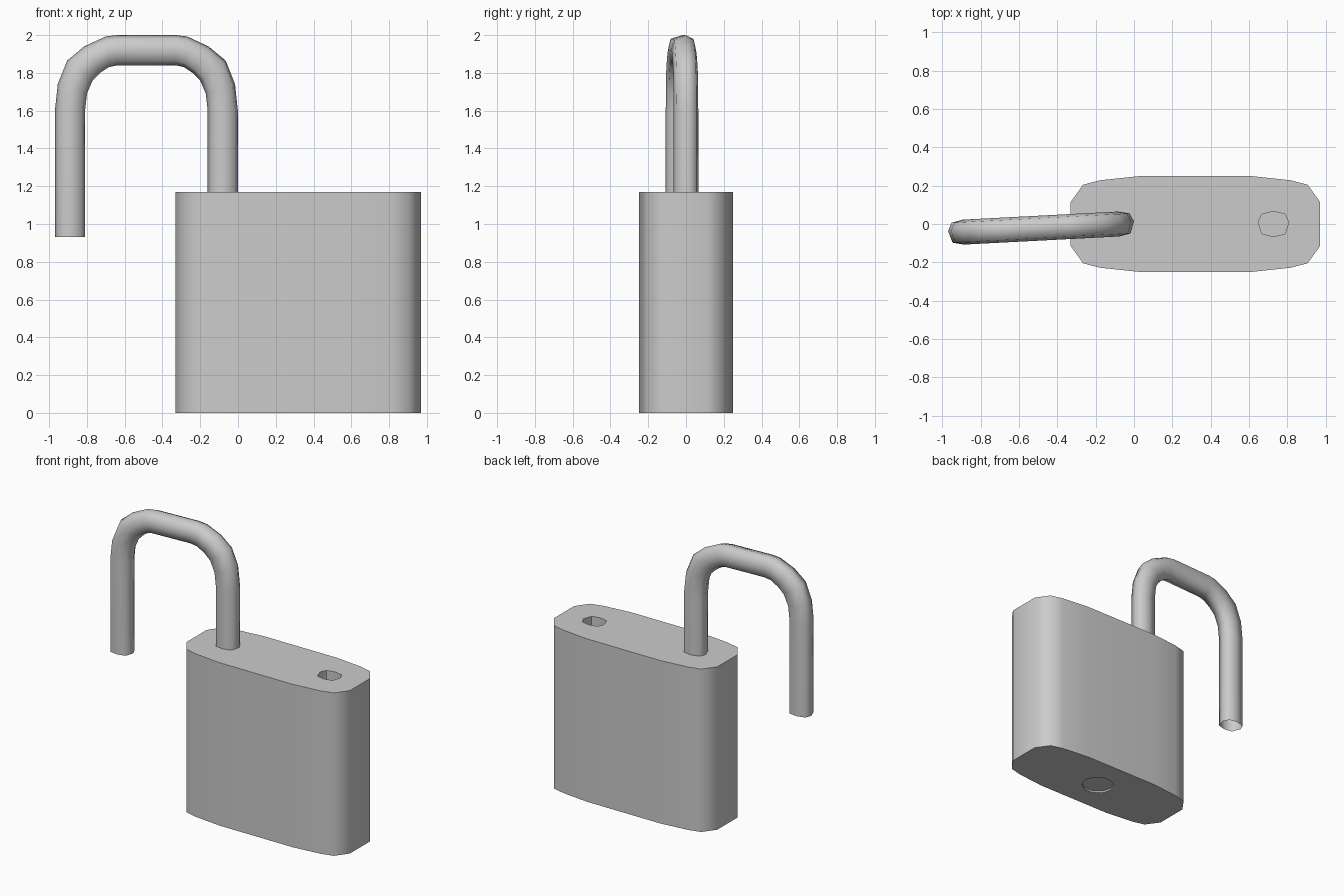
import bpy, bmesh, math
from mathutils import Matrix

if "Cube" in bpy.data.objects:
    bpy.data.objects.remove(bpy.data.objects["Cube"])

PIVOT_X = -0.08    # axis of the leg that stays in the body
BODY_X = 0.32
LEG_GAP = 0.81
ROD = [(0.08, 0.01), (0.06, 0.052), (0.0, 0.065), (-0.06, 0.052),
       (-0.08, 0.01), (-0.06, -0.052), (0.0, -0.065), (0.06, -0.052)]


def make_object(name, bm):
    bmesh.ops.recalc_face_normals(bm, faces=bm.faces)
    mesh = bpy.data.meshes.new(name)
    bm.to_mesh(mesh)
    bm.free()
    obj = bpy.data.objects.new(name, mesh)
    bpy.context.collection.objects.link(obj)
    return obj


def loft(name, rings, capped):
    bm = bmesh.new()
    rows = [[bm.verts.new(p) for p in ring] for ring in rings]
    n = len(rows[0])
    for a, b in zip(rows, rows[1:]):
        for i in range(n):
            j = (i + 1) % n
            bm.faces.new((a[i], a[j], b[j], b[i]))
    if capped:
        bm.faces.new(rows[0])
        bm.faces.new(rows[-1])
    return make_object(name, bm)


def prism(name, outline, x, z0, z1):
    return loft(name, [[(x + u, v, z) for u, v in outline] for z in (z0, z1)], True)


def activate(obj):
    bpy.ops.object.select_all(action='DESELECT')
    obj.select_set(True)
    bpy.context.view_layer.objects.active = obj


def cut(obj, cutter):
    mod = obj.modifiers.new("cut", 'BOOLEAN')
    mod.operation = 'DIFFERENCE'
    mod.solver = 'EXACT'
    mod.object = cutter
    activate(obj)
    bpy.ops.object.modifier_apply(modifier=mod.name)
    bpy.data.objects.remove(cutter, do_unlink=True)


def smooth(obj, degrees):
    activate(obj)
    bpy.ops.object.shade_smooth_by_angle(angle=math.radians(degrees))


# Body: rounded-corner block, mirrored from one quarter of its outline
quarter = [(0.65, 0.115), (0.585, 0.205), (0.495, 0.228), (0.29, 0.25)]
half = quarter + [(-x, y) for x, y in reversed(quarter)]
outline = half + [(x, -y) for x, y in reversed(half)]
outline = [outline[i] for i in range(len(outline))]
body = prism("lock_body", outline, BODY_X, 0.0, 1.17)

# Socket for the free leg, and shallow key recess underneath
cut(body, prism("socket_cutter", ROD, PIVOT_X + LEG_GAP - 0.003, 0.9, 1.3))
disc = [(0.11 * math.cos(i * math.pi / 5), 0.105 * math.sin(i * math.pi / 5))
        for i in range(10)]
cut(body, prism("key_cutter", disc, BODY_X, -0.1, 0.012))
smooth(body, 50)
weighted = body.modifiers.new("weighted", 'WEIGHTED_NORMAL')
weighted.keep_sharp = True

# Shackle: outer and inner edges of one half of the bend, then mirrored
outer = [(0.485, 1.60), (0.47, 1.74), (0.42, 1.865),
         (0.33, 1.94), (0.215, 1.993), (0.155, 2.0)]
inner = [(0.325, 1.60), (0.315, 1.69), (0.285, 1.76),
         (0.245, 1.80), (0.20, 1.83), (0.155, 1.84)]
pairs = list(zip(outer, inner))
mirrored = [((-o[0], o[1]), (-i[0], i[1])) for o, i in reversed(pairs)]
fixed_end = [((0.485, 0.7), (0.325, 0.7))]
free_end = [((-0.485, 0.93), (-0.325, 0.93))]
rings = []
for o, i in fixed_end + pairs + mirrored + free_end:
    ring = []
    for u, v in ROD:
        t = 0.5 + u / 0.16
        ring.append((i[0] + (o[0] - i[0]) * t - LEG_GAP / 2, v,
                     i[1] + (o[1] - i[1]) * t))
    rings.append(ring)
shackle = loft("shackle", rings, False)

# Swing the shackle slightly about its fixed leg
shackle.data.transform(Matrix.Translation((PIVOT_X, 0, 0))
                       @ Matrix.Rotation(math.radians(3.0), 4, 'Z'))
smooth(shackle, 65)
